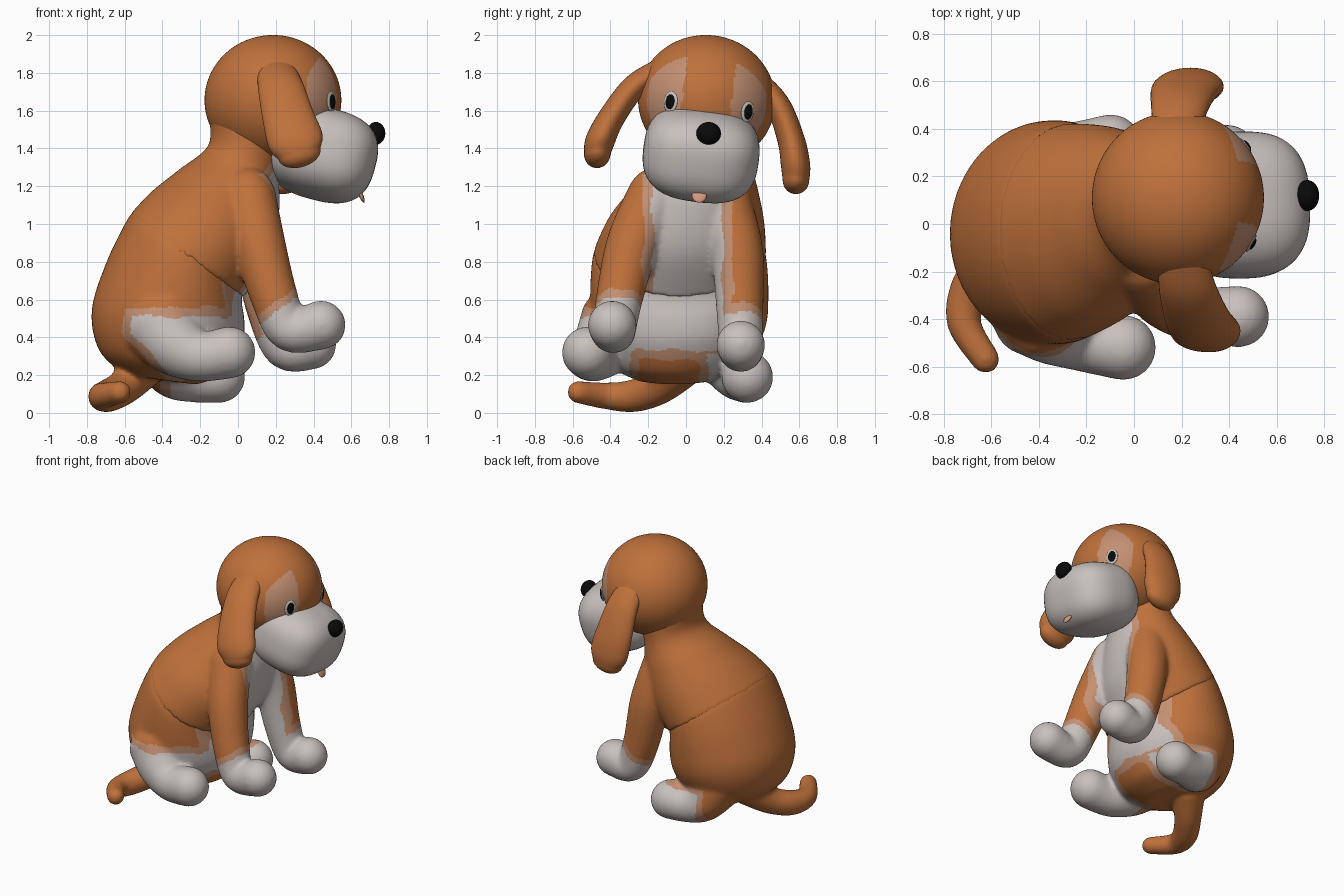
import bpy, bmesh, math
from mathutils import Vector, Euler, Matrix

if "Cube" in bpy.data.objects:
    bpy.data.objects.remove(bpy.data.objects["Cube"])


def material(name, rgb):
    m = bpy.data.materials.new(name)
    m.diffuse_color = (*rgb, 1)
    m.use_nodes = True
    m.node_tree.nodes["Principled BSDF"].inputs["Base Color"].default_value = m.diffuse_color
    return m


ORANGE = material("orange_fur", (0.52, 0.165, 0.044))
WHITE = material("white_fur", (0.58, 0.53, 0.51))
TAN = material("tan_fur_edge", (0.55, 0.28, 0.17))
BLACK = material("black", (0.003, 0.003, 0.003))
PINK = material("pink_tongue", (0.66, 0.32, 0.2))


def finish(name, bm, mats):
    bmesh.ops.recalc_face_normals(bm, faces=bm.faces)
    me = bpy.data.meshes.new(name)
    bm.to_mesh(me)
    bm.free()
    for m in mats:
        me.materials.append(m)
    me.shade_smooth()
    ob = bpy.data.objects.new(name, me)
    bpy.context.collection.objects.link(ob)
    return ob


def catmull(rows, n=6):
    """Smooth interpolation of rows of numbers."""
    out = []
    for i in range(len(rows) - 1):
        a, b, c, d = (rows[max(i - 1, 0)], rows[i], rows[i + 1],
                      rows[min(i + 2, len(rows) - 1)])
        for k in range(n):
            t = k / n
            out.append([0.5 * (2 * q + (r - p) * t + (2 * p - 5 * q + 4 * r - s) * t * t
                               + (3 * q - p - 3 * r + s) * t ** 3)
                        for p, q, r, s in zip(a, b, c, d)])
    out.append(list(rows[-1]))
    return out


def loft(bm, rings, seg=32):
    """Skin (centre, axis a, axis b) ellipses and cap both ends."""
    loops = []
    for c, a, b in rings:
        loops.append([bm.verts.new(c + a * math.cos(2 * math.pi * k / seg)
                                   + b * math.sin(2 * math.pi * k / seg)) for k in range(seg)])
    for p, q in zip(loops, loops[1:]):
        for k in range(seg):
            j = (k + 1) % seg
            bm.faces.new((p[k], p[j], q[j], q[k]))
    bm.faces.new(loops[0])
    bm.faces.new(loops[-1])


def trunk(bm, rows):
    """Rows: back x, back z, front x, front z, middle y, half width."""
    rings = []
    for x0, z0, x1, z1, y, w in catmull(rows):
        rings.append((Vector(((x0 + x1) / 2, y, (z0 + z1) / 2)),
                      Vector(((x1 - x0) / 2, 0, (z1 - z0) / 2)), Vector((0, w, 0))))
    loft(bm, rings, 48)


def limb(bm, rows, ref):
    """Rows: x, y, z, radius along ref, other radius; rounded ends."""
    pts = catmull(rows)
    ps = [Vector(p[:3]) for p in pts]
    rings = []
    for i, p in enumerate(pts):
        t = (ps[min(i + 1, len(ps) - 1)] - ps[max(i - 1, 0)]).normalized()
        a = (ref - t * ref.dot(t)).normalized()
        b = t.cross(a)
        steps = [0]
        if i == 0:
            steps = [-85, -65, -45, -25, 0]
        elif i == len(pts) - 1:
            steps = [0, 15, 30, 45, 60, 75, 85]
        for s in steps:
            s = math.radians(s)
            r = min(p[3], p[4])
            rings.append((ps[i] + t * r * math.sin(s), a * p[3] * math.cos(s),
                          b * p[4] * math.cos(s)))
    loft(bm, rings)


def paint(me, rule):
    for f in me.polygons:
        f.material_index = rule(*f.center)


def fuse(name, bm, rule):
    """Blend overlapping shapes into one skin, then paint it."""
    ob = finish(name, bm, [])
    r = ob.modifiers.new("blend", 'REMESH')
    r.mode = 'VOXEL'
    r.voxel_size = 0.014
    s = ob.modifiers.new("soften", 'SMOOTH')
    s.factor = 0.5
    s.iterations = 12
    dg = bpy.context.evaluated_depsgraph_get()
    me = bpy.data.meshes.new_from_object(ob.evaluated_get(dg))
    ob.modifiers.clear()
    ob.data = me
    me.materials.clear()
    for m in (ORANGE, WHITE, TAN):
        me.materials.append(m)
    paint(me, rule)
    me.shade_smooth()


def band(f):
    return 1 if f > 0 else 2 if f > -0.05 else 0


def wob(x, y, z):
    return 0.012 * math.sin(23 * x + 17 * y) * math.cos(19 * z + 11 * y)


def ball(name, loc, size, mat, rot=(0, 0, 0), power=2.0, seg=48):
    bm = bmesh.new()
    bmesh.ops.create_uvsphere(bm, u_segments=seg, v_segments=seg // 2, radius=1)
    for v in bm.verts:
        n = sum(abs(c) ** power for c in v.co) ** (1 / power)
        v.co /= n
    bm.transform(Matrix.LocRotScale(Vector(loc), Euler(rot), Vector(size)))
    return finish(name, bm, [mat])


X, Y, Z = Vector((1, 0, 0)), Vector((0, 1, 0)), Vector((0, 0, 1))

# Chest, neck and front legs
bm = bmesh.new()
trunk(bm, [(-0.16, 1.6, 0.28, 1.55, 0.1, 0.25), (-0.155, 1.42, 0.22, 1.28, 0.09, 0.25),
           (-0.31, 1.29, 0.22, 1.08, 0.05, 0.33), (-0.46, 1.17, 0.17, 0.84, 0.0, 0.415),
           (-0.577, 1.045, 0.03, 0.61, -0.035, 0.46)])
for leg in ([(0.05, -0.16, 1.15, 0.15), (0.11, -0.28, 0.9, 0.14), (0.19, -0.35, 0.62, 0.125),
             (0.27, -0.38, 0.44, 0.115), (0.44, -0.39, 0.465, 0.13)],
            [(0.05, 0.2, 1.1, 0.15), (0.11, 0.27, 0.85, 0.14), (0.17, 0.285, 0.55, 0.125),
             (0.25, 0.29, 0.345, 0.115), (0.39, 0.29, 0.36, 0.13)]):
    limb(bm, [(*p, p[3]) for p in leg], Y)


def chest_rule(x, y, z):
    bib = min(0.185 - abs(y - 0.01), x + 0.02 - 0.9 * max(0, z - 1.05))
    sock = min(0.44 + 0.8 * (x - 0.08), 0.61) - (0.07 if y > 0 else 0) - z
    return band(max(bib, sock) + wob(x, y, z))


fuse("chest_and_front_legs", bm, chest_rule)

# Belly, hind legs and tail
bm = bmesh.new()
trunk(bm, [(-0.44, 1.12, 0.04, 0.76, -0.02, 0.37), (-0.532, 1.08, 0.03, 0.66, -0.03, 0.435),
           (-0.588, 1.02, 0.02, 0.59, -0.035, 0.462),
           (-0.70, 0.79, 0.035, 0.48, -0.035, 0.472), (-0.775, 0.54, 0.02, 0.36, -0.04, 0.46),
           (-0.735, 0.33, -0.07, 0.21, -0.05, 0.37), (-0.6, 0.2, -0.22, 0.15, -0.06, 0.2)])
for leg in ([(-0.39, -0.36, 0.45, 0.22), (-0.32, -0.43, 0.36, 0.175),
             (-0.2, -0.49, 0.30, 0.135), (-0.045, -0.52, 0.32, 0.138)],
            [(-0.4, 0.2, 0.34, 0.19), (-0.33, 0.27, 0.22, 0.15),
             (-0.22, 0.31, 0.18, 0.125), (-0.1, 0.325, 0.19, 0.138)]):
    limb(bm, [(*p, p[3]) for p in leg], Y)
tail = [(-0.5, -0.02, 0.25, 0.12), (-0.6, -0.14, 0.14, 0.095), (-0.69, -0.28, 0.09, 0.087),
        (-0.715, -0.42, 0.09, 0.072), (-0.625, -0.57, 0.11, 0.06)]
limb(bm, [(*p, p[3]) for p in tail], Z)


def belly_rule(x, y, z):
    belly = min(z - 0.33, x + 0.03 + 0.7 * max(0, 0.5 - z))
    near = min(0.51 - z, -y - 0.3, x + 0.56 - 0.9 * max(0, 0.42 - z))
    far = min(0.31 - z, y - 0.12, x + 0.36)
    return band(max(belly, near, far) + wob(x, y, z))


fuse("belly_hind_legs_and_tail", bm, belly_rule)

# Head, tilted a little to one side
ROLL = -0.13
HEAD = Vector((0.185, 0.11, 1.655))
SIZE = Vector((0.362, 0.364, 0.345))
head = ball("head", HEAD, SIZE, ORANGE, (ROLL, 0, 0), seg=180)
head.data.materials.append(TAN)


def head_rule(x, y, z):
    p = Euler((ROLL, 0, 0)).to_matrix().transposed() @ (Vector((x, y, z)) - HEAD)
    return int(p.x > 0.18 + 0.5 * max(p.z - 0.08, 0) and abs(p.y) > 0.13 and p.z < 0.21)


paint(head.data, head_rule)

# Muzzle, nose and tongue
ball("muzzle", (0.45, 0.08, 1.37), (0.285, 0.307, 0.24), WHITE, (ROLL, 0.26, 0), 2.7, 64)
ball("nose", (0.73, 0.12, 1.48), (0.05, 0.065, 0.06), BLACK, seg=32)
ball("tongue", (0.65, 0.07, 1.155), (0.012, 0.04, 0.045), PINK, (0, -0.4, 0), seg=24)

# Eyes laid on the head surface
for side, label in ((-1, "right"), (1, "left")):
    spot = Vector((0, side * 0.205 + 0.017, -0.033))
    spot.x = SIZE.x * math.sqrt(1 - (spot.y / SIZE.y) ** 2 - (spot.z / SIZE.z) ** 2)
    rot = Euler((ROLL, 0, 0)).to_matrix()
    yaw = Matrix.Rotation(math.atan2(spot.y, spot.x) * 0.95, 3, 'Z')
    ang = (rot @ yaw).to_euler()
    c = HEAD + rot @ spot
    out = rot @ yaw @ X
    ball("eye_white_" + label, c, (0.01, 0.041, 0.056), WHITE, ang, seg=32)
    ball("pupil_" + label, c + out * 0.008, (0.01, 0.026, 0.04), BLACK, ang, seg=24)

# Floppy ears
for label, rows in (
        ("right", [(0.2, -0.12, 1.825, 0.1, 0.06), (0.225, -0.27, 1.73, 0.12, 0.065),
                   (0.265, -0.39, 1.57, 0.137, 0.07), (0.305, -0.455, 1.44, 0.147, 0.077),
                   (0.325, -0.47, 1.37, 0.115, 0.07)]),
        ("left", [(0.17, 0.34, 1.79, 0.09, 0.06), (0.19, 0.48, 1.64, 0.118, 0.065),
                  (0.21, 0.555, 1.45, 0.14, 0.072), (0.235, 0.58, 1.31, 0.145, 0.077),
                  (0.25, 0.582, 1.23, 0.115, 0.07)])):
    bm = bmesh.new()
    limb(bm, rows, X)
    finish("ear_" + label, bm, [ORANGE])
